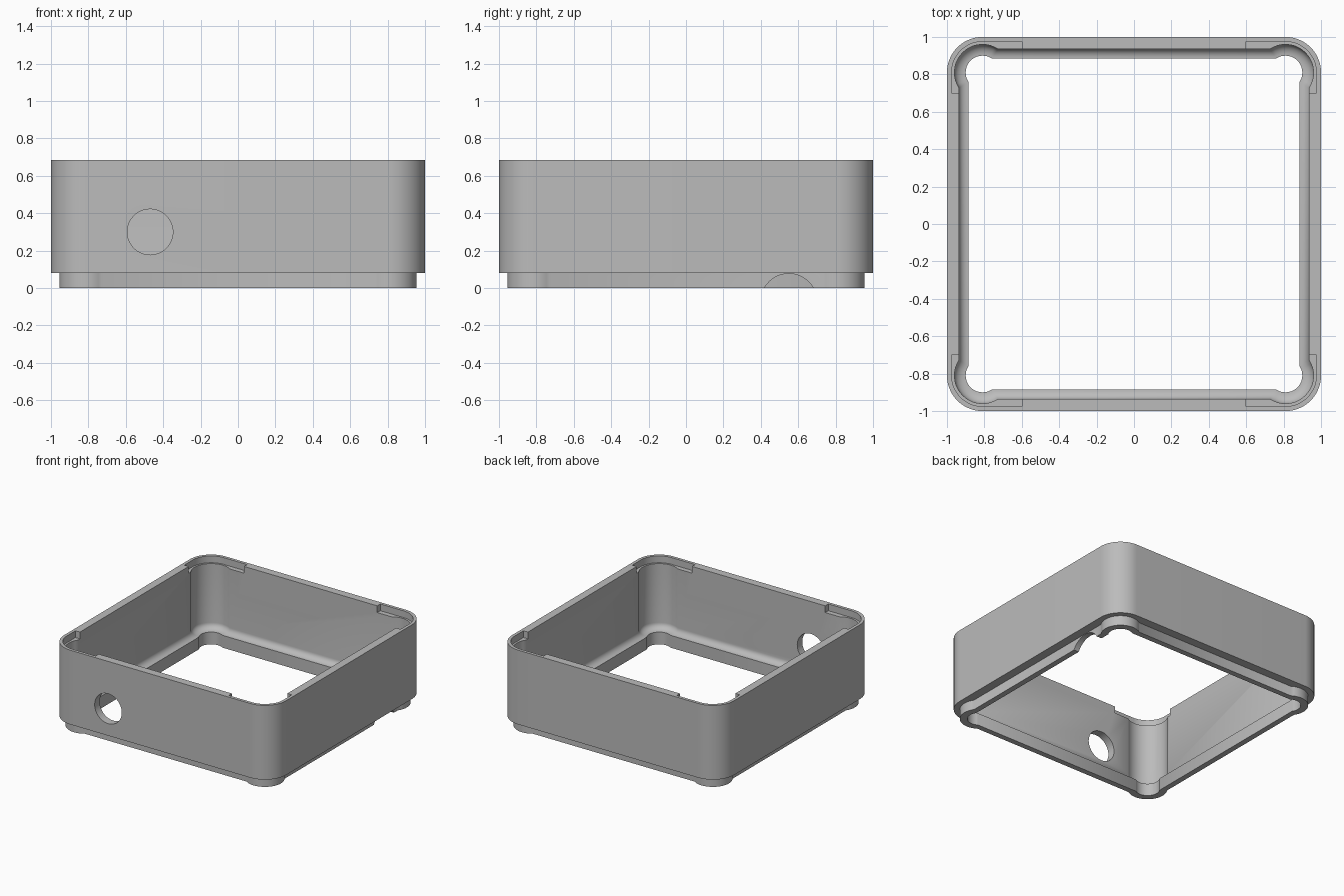
import bpy, bmesh, math

if "Cube" in bpy.data.objects:
    bpy.data.objects.remove(bpy.data.objects["Cube"], do_unlink=True)

CORNER = 0.81      # corner arc centre in x and y
STEPS = 18         # segments per corner arc

grey = bpy.data.materials.new("plain grey")
grey.use_nodes = True
grey.diffuse_color = (0.5, 0.5, 0.5, 1)
grey.node_tree.nodes["Principled BSDF"].inputs["Base Color"].default_value = (0.5, 0.5, 0.5, 1)


def add_object(name, bm):
    bmesh.ops.recalc_face_normals(bm, faces=bm.faces)
    mesh = bpy.data.meshes.new(name)
    bm.to_mesh(mesh)
    bm.free()
    mesh.materials.append(grey)
    obj = bpy.data.objects.new(name, mesh)
    bpy.context.collection.objects.link(obj)
    return obj


def outline(half, radius):
    """Square joined with a round pocket at each corner."""
    spread = math.acos(min(1, (half - CORNER) / radius))
    points = []
    for k in range(4):
        turn = k * math.pi / 2
        for i in range(STEPS + 1):
            a = -spread + (math.pi / 2 + 2 * spread) * i / STEPS
            x = CORNER + radius * math.cos(a)
            y = CORNER + radius * math.sin(a)
            points.append((x * math.cos(turn) - y * math.sin(turn),
                           x * math.sin(turn) + y * math.cos(turn)))
    return points


# Frame section: lip, outer wall, inner wall, hollow fillet, opening
section = [(0.93, 0.145, 0), (0.93, 0.145, 0.08), (1, 0.19, 0.08),
           (1, 0.19, 0.685), (0.935, 0.15, 0.685)]
for i in range(9):
    a = math.pi / 2 * i / 8
    section.append((0.885 + 0.05 * math.cos(a), 0.09 + 0.06 * math.cos(a),
                    0.15 - 0.05 * math.sin(a)))
section.append((0.885, 0.09, 0))

bm = bmesh.new()
rings = [[bm.verts.new((x, y, z)) for x, y in outline(h, r)] for h, r, z in section]
for j, ring in enumerate(rings):
    above = rings[(j + 1) % len(rings)]
    for i in range(len(ring)):
        n = (i + 1) % len(ring)
        bm.faces.new((ring[i], ring[n], above[n], above[i]))
frame = add_object("case_frame", bm)


# Cutters
def corner_recess(sx, sy):
    arc = [(CORNER + 0.165 * math.cos(a), CORNER + 0.165 * math.sin(a))
           for a in (math.pi / 2 * i / STEPS for i in range(STEPS + 1))]
    points = [(0.6, 0.7), (0.975, 0.7)] + arc + [(0.6, 0.975)]
    bm = bmesh.new()
    base = bm.faces.new([bm.verts.new((sx * x, sy * y, 0.63)) for x, y in points])
    top = bmesh.ops.extrude_face_region(bm, geom=[base])["geom"]
    bmesh.ops.translate(bm, vec=(0, 0, 0.2),
                        verts=[v for v in top if isinstance(v, bmesh.types.BMVert)])
    return add_object("corner_recess_cutter", bm)


def round_cutter(name, radius, location, rotation):
    bm = bmesh.new()
    bmesh.ops.create_cone(bm, cap_ends=True, segments=48, radius1=radius,
                          radius2=radius, depth=0.3)
    obj = add_object(name, bm)
    obj.location, obj.rotation_euler = location, rotation
    return obj


cutters = [corner_recess(sx, sy) for sx in (-1, 1) for sy in (-1, 1)]
cutters.append(round_cutter("front_hole_cutter", 0.122, (-0.47, -1, 0.3),
                            (math.pi / 2, 0, 0)))
cutters.append(round_cutter("lip_notch_cutter", 0.15, (0.92, 0.55, -0.073),
                            (0, math.pi / 2, 0)))

bpy.ops.object.select_all(action="DESELECT")
frame.select_set(True)
bpy.context.view_layer.objects.active = frame
for cutter in cutters:
    cutter.hide_render = True
    mod = frame.modifiers.new("cut", "BOOLEAN")
    mod.operation, mod.solver, mod.object = "DIFFERENCE", "EXACT", cutter
    bpy.ops.object.modifier_apply(modifier=mod.name)
    bpy.data.objects.remove(cutter, do_unlink=True)

bpy.ops.object.shade_smooth_by_angle(angle=math.radians(30))
